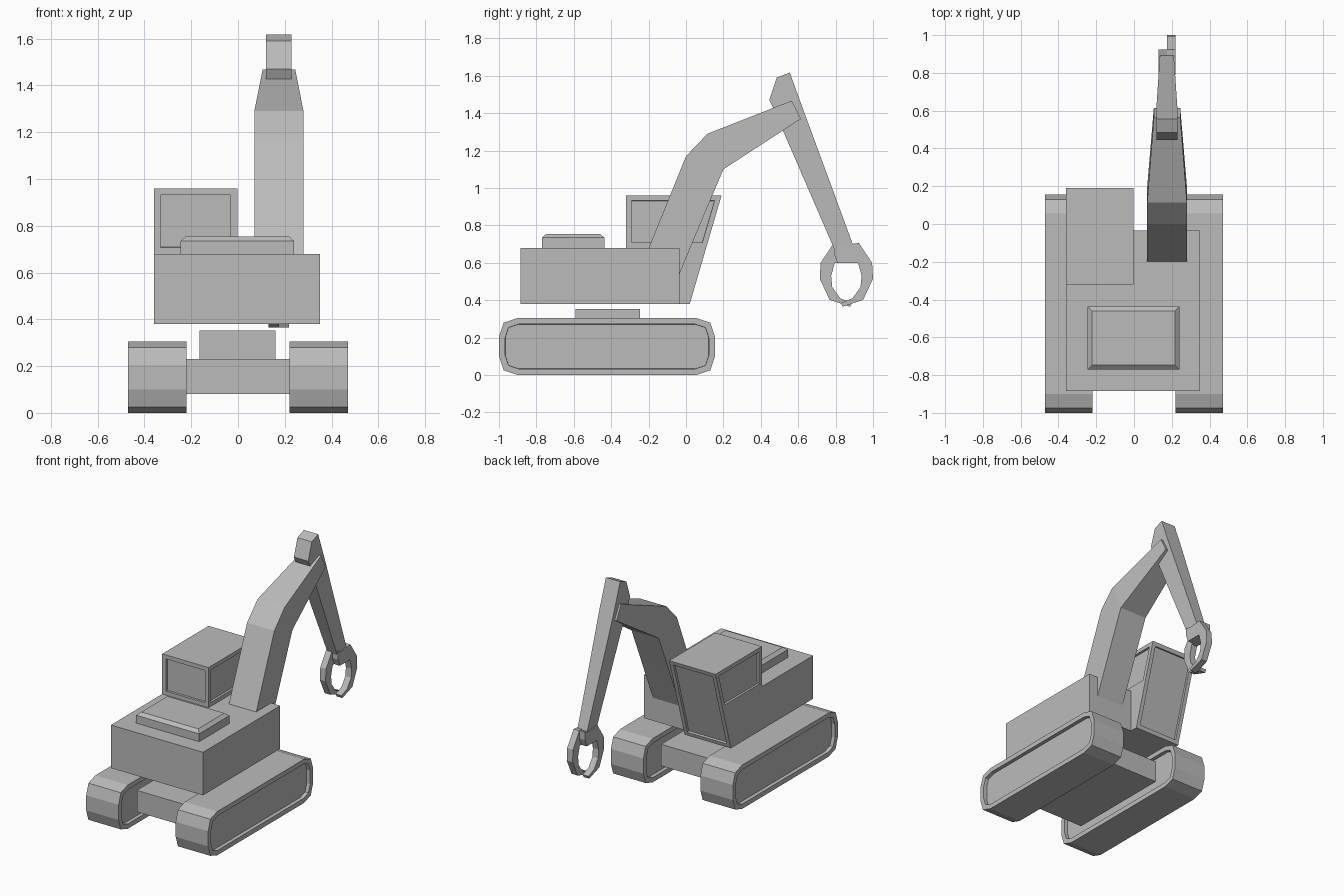
import bpy
import bmesh
from mathutils import Vector

cube = bpy.data.objects.get("Cube")
if cube:
    bpy.data.objects.remove(cube, do_unlink=True)

# Single flat paint
paint = bpy.data.materials.new("plain_grey")
paint.use_nodes = True
GREY = (0.5, 0.5, 0.5, 1)
paint.diffuse_color = GREY
paint.node_tree.nodes["Principled BSDF"].inputs["Base Color"].default_value = GREY


def finish(name, bm):
    """Turn a bmesh into a flat shaded, painted object."""
    bmesh.ops.recalc_face_normals(bm, faces=bm.faces)
    mesh = bpy.data.meshes.new(name)
    bm.to_mesh(mesh)
    bm.free()
    mesh.materials.append(paint)
    obj = bpy.data.objects.new(name, mesh)
    bpy.context.collection.objects.link(obj)
    return obj


def prism(outline, x0, x1):
    """Extrude a (y, z) outline between two x positions."""
    bm = bmesh.new()
    rings = [[bm.verts.new((x, y, z)) for y, z in outline] for x in (x0, x1)]
    for ring in rings:
        bm.faces.new(ring)
    n = len(outline)
    for i in range(n):
        j = (i + 1) % n
        bm.faces.new((rings[0][i], rings[0][j], rings[1][j], rings[1][i]))
    bmesh.ops.recalc_face_normals(bm, faces=bm.faces)
    return bm, rings


def recess(bm, faces, rim, depth):
    """Leave a flat rim around each face and sink the middle."""
    bmesh.ops.inset_individual(bm, faces=faces, thickness=rim, use_even_offset=True)
    bmesh.ops.inset_individual(bm, faces=faces, thickness=0.001, depth=-depth)


def box(name, x, y, z):
    outline = [(y[0], z[0]), (y[1], z[0]), (y[1], z[1]), (y[0], z[1])]
    return finish(name, prism(outline, *x)[0])


def arm(name, centre, sections):
    """Loft a tapered arm through (front point, back point, half width) sections."""
    bm = bmesh.new()
    loops = []
    for a, b, w in sections:
        corners = [(centre - w, *a), (centre + w, *a), (centre + w, *b), (centre - w, *b)]
        loops.append([bm.verts.new(c) for c in corners])
    for lo, hi in zip(loops, loops[1:]):
        for i in range(4):
            j = (i + 1) % 4
            bm.faces.new((lo[i], lo[j], hi[j], hi[i]))
    bm.faces.new(loops[0])
    bm.faces.new(loops[-1])
    return finish(name, bm)


# Crawler tracks with sunken sides
MID_Y = -0.4225
HALF = [(0.4775, 0), (0.5525, 0.025), (0.5775, 0.1),
        (0.5775, 0.205), (0.5525, 0.28), (0.4775, 0.305)]
track = [(MID_Y + y, z) for y, z in HALF] + [(MID_Y - y, z) for y, z in reversed(HALF)]
for name, x0, x1 in (("left_track", 0.22, 0.47), ("right_track", -0.47, -0.22)):
    bm, _ = prism(track, x0, x1)
    recess(bm, [f for f in bm.faces if abs(f.normal.x) > 0.9], 0.033, 0.025)
    finish(name, bm)

# Undercarriage and main body
box("undercarriage", (-0.22, 0.22), (-0.8, -0.04), (0.08, 0.23))
box("turntable", (-0.165, 0.16), (-0.59, -0.245), (0.23, 0.352))
box("main_body", (-0.36, 0.35), (-0.885, -0.035), (0.38, 0.68))

# Engine hood with a chamfered top
hood = box("engine_hood", (-0.245, 0.24), (-0.77, -0.437), (0.68, 0.735))
bm = bmesh.new()
bm.from_mesh(hood.data)
top = [f for f in bm.faces if f.normal.z > 0.9]
bmesh.ops.inset_individual(bm, faces=top, thickness=0.023, depth=0.02, use_even_offset=True)
bm.to_mesh(hood.data)
bm.free()

# Cab with a raked front, sunken windows all round
cab = [(-0.32, 0.96), (0.19, 0.96), (0.108, 0.68), (0.02, 0.38), (-0.035, 0.38),
       (-0.035, 0.68), (-0.32, 0.68)]
bm, rings = prism(cab, -0.36, -0.003)
for ring in rings:
    bmesh.ops.connect_verts(bm, verts=[ring[2], ring[5]])
front = [f for f in bm.faces if f.normal.y > 0.5 and f.normal.z < -0.1]
bmesh.ops.dissolve_faces(bm, faces=front)
bm.normal_update()
panes = []
for f in bm.faces:
    c = f.calc_center_median()
    side = abs(f.normal.x) > 0.9 and c.z > 0.7
    raked = f.normal.y > 0.5 and -0.9 < f.normal.z < -0.1
    rear = f.normal.y < -0.9 and c.z > 0.7
    if side or raked or rear:
        panes.append(f)
recess(bm, panes, 0.028, 0.015)
finish("cab", bm)

# Boom and stick
arm("boom", 0.175, [
    ((-0.24, 0.58), (-0.06, 0.48), 0.105),
    ((0.0, 1.17), (0.09, 0.84), 0.105),
    ((0.115, 1.29), (0.2, 1.1), 0.105),
    ((0.565, 1.467), (0.615, 1.37), 0.07)])
arm("stick", 0.174, [
    ((0.485, 1.59), (0.555, 1.617), 0.055),
    ((0.445, 1.47), (0.601, 1.49), 0.055),
    ((0.465, 1.43), (0.623, 1.43), 0.055),
    ((0.79, 0.68), (0.895, 0.69), 0.037)])

# Grapple: two hooked jaws, mirrored and set side by side
JAW = [(0.925, 0.707), (0.885, 0.695), (0.79, 0.705), (0.72, 0.6), (0.715, 0.515),
       (0.768, 0.402), (0.878, 0.365), (0.888, 0.385), (0.825, 0.41), (0.782, 0.47),
       (0.776, 0.53), (0.795, 0.6), (0.905, 0.6), (0.925, 0.65)]
finish("grapple_near_jaw", prism(JAW, 0.13, 0.174)[0])
finish("grapple_far_jaw", prism([(1.715 - y, z) for y, z in JAW], 0.174, 0.219)[0])
